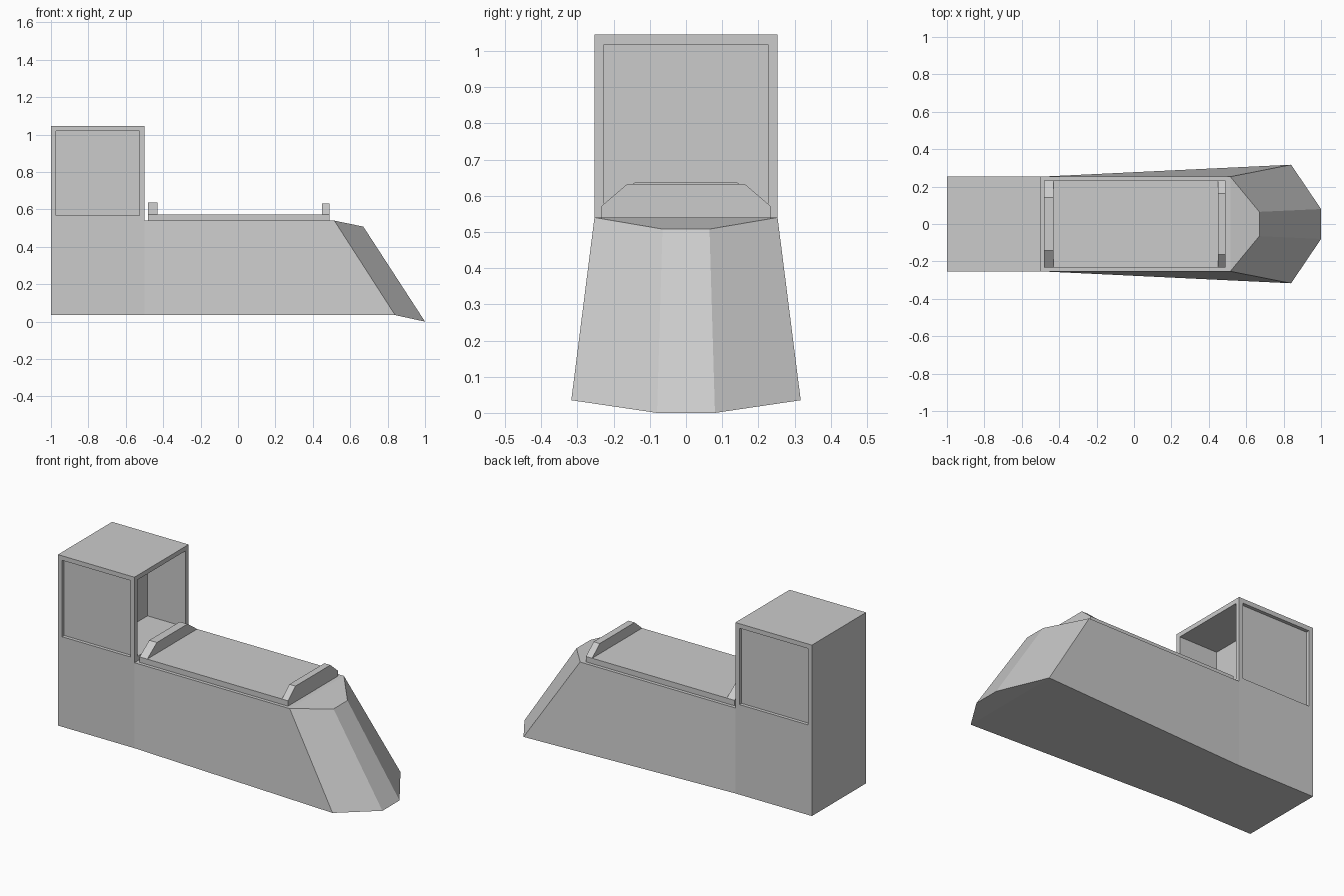
import bpy, bmesh
from mathutils import Vector

if "Cube" in bpy.data.objects:
    bpy.data.objects.remove(bpy.data.objects["Cube"])


def finish(bm, name):
    bmesh.ops.recalc_face_normals(bm, faces=bm.faces)
    mesh = bpy.data.meshes.new(name)
    bm.to_mesh(mesh)
    bm.free()
    obj = bpy.data.objects.new(name, mesh)
    bpy.context.collection.objects.link(obj)
    return obj


def prism(name, profile, x0, x1):
    """Extrude a y-z profile along x."""
    bm = bmesh.new()
    face = bm.faces.new([bm.verts.new((x0, y, z)) for y, z in profile])
    ext = bmesh.ops.extrude_face_region(bm, geom=[face])["geom"]
    bmesh.ops.translate(bm, vec=(x1 - x0, 0, 0),
                        verts=[v for v in ext if isinstance(v, bmesh.types.BMVert)])
    return finish(bm, name)


# Hull: stations from stern to bow, (bottom x, half width, z), (top x, half width, z)
stations = [((-1.0, .253, .035), (-1.0, .253, .54)),
            ((-0.5, .253, .035), (-0.5, .253, .54)),
            ((0.84, .317, .035), (0.515, .253, .54)),
            ((1.0, .08, 0.0), (0.67, .065, .508))]
bm = bmesh.new()
rings = []
for (bx, bw, bz), (tx, tw, tz) in stations:
    rings.append([bm.verts.new(p) for p in
                  ((bx, -bw, bz), (bx, bw, bz), (tx, tw, tz), (tx, -tw, tz))])
for a, b in zip(rings, rings[1:]):
    for i in range(4):
        j = (i + 1) % 4
        bm.faces.new((a[i], a[j], b[j], b[i]))
bm.faces.new(rings[0])
bm.faces.new(rings[-1])
bmesh.ops.recalc_face_normals(bm, faces=bm.faces)

# Cab: raise the stern part of the deck
deck = next(f for f in bm.faces if f.normal.z > .9 and f.calc_center_median().x < -.5)
cab = bmesh.ops.extrude_discrete_faces(bm, faces=[deck])["faces"][0]
bmesh.ops.translate(bm, vec=(0, 0, .505), verts=cab.verts)
bm.normal_update()


# Side windows and the deep opening facing the bow
def recess(direction, depth):
    face = next(f for f in bm.faces if f.normal.dot(Vector(direction)) > .99
                and f.calc_center_median().z > .7)
    bmesh.ops.inset_individual(bm, faces=[face], thickness=.038)
    bmesh.ops.inset_individual(bm, faces=[face], thickness=0, depth=-depth)


recess((0, -1, 0), .02)
recess((0, 1, 0), .02)
recess((1, 0, 0), .25)
finish(bm, "hull_and_cab")

# Raised deck plate and its two chamfered end bars
prism("deck_plate", [(-.233, .54), (.233, .54), (.233, .572), (-.233, .572)], -.48, .49)
for name, x0, x1, w, top in (("rear_bar", -.48, -.43, .143, .636),
                             ("front_bar", .45, .49, .163, .632)):
    prism(name, [(-.233, .572), (.233, .572), (w, top), (-w, top)], x0, x1)
